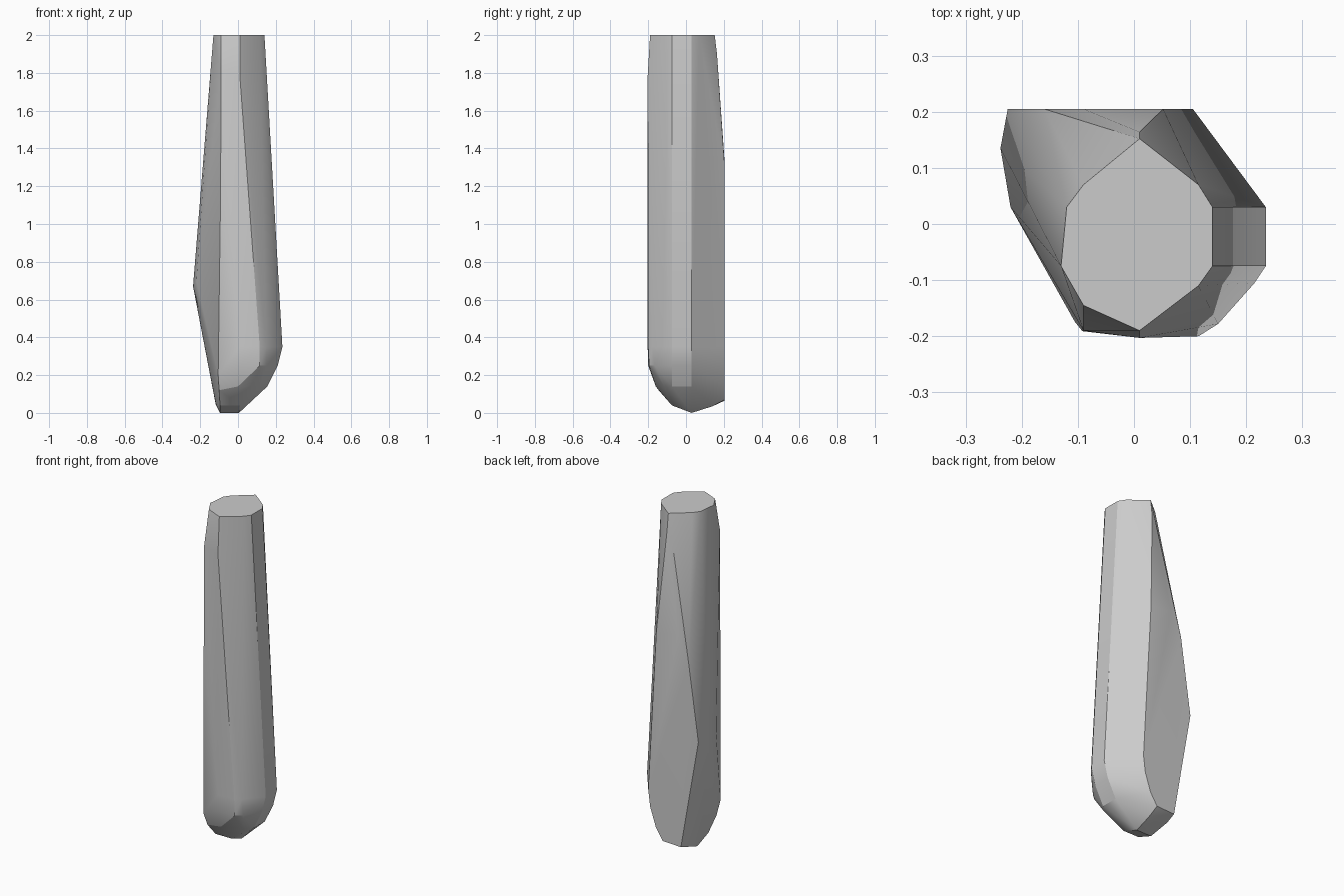
import bpy
import bmesh
import math

if "Cube" in bpy.data.objects:
    bpy.data.objects.remove(bpy.data.objects["Cube"])

# Single grey stone colour
stone = bpy.data.materials.new("stone grey")
stone.diffuse_color = (0.6, 0.6, 0.6, 1.0)
stone.use_nodes = True
stone.node_tree.nodes["Principled BSDF"].inputs["Base Color"].default_value = stone.diffuse_color

# Flat decagon at the upper end
TOP = [(0.01, 0.152), (0.115, 0.07), (0.14, 0.03), (0.14, -0.075), (0.115, -0.11),
       (0.01, -0.19), (-0.09, -0.145), (-0.13, -0.075), (-0.12, 0.03), (-0.09, 0.07)]

# Flat rear facet outline in x, z
BACK_Y = 0.205
BACK = [(0.052, 1.3), (-0.09, 1.32), (-0.16, 1.18), (-0.225, 0.72),
        (-0.11, 0.065), (0.01, 0.07), (0.055, 0.14), (0.092, 0.25), (0.105, 0.35)]

# Rounded lower right end: height, side reach, corner and front points
END_RINGS = [(0.35, 0.235, [(0.215, -0.105), (0.15, -0.178), (0.115, -0.2), (0.01, -0.203)]),
             (0.25, 0.21, [(0.15, -0.165), (0.115, -0.195), (0.01, -0.2)]),
             (0.14, 0.155, [(0.115, -0.115), (0.0, -0.16)])]

# Upper ridges, left bulge and narrow foot
RIDGES = [(0.01, -0.203, 1.78), (-0.09, -0.19, 1.8), (-0.092, -0.191, 1.16), (0.01, 0.164, 1.9)]
BULGE = [(-0.238, 0.135, 0.67), (-0.22, 0.03, 0.7), (-0.105, -0.175, 0.2)]
FOOT = [(-0.095, 0.03, 0.0), (0.005, 0.03, 0.0), (-0.095, -0.075, 0.04),
        (0.01, -0.075, 0.04), (-0.118, 0.14, 0.045), (-0.118, 0.03, 0.05),
        (-0.1, -0.145, 0.12), (0.01, 0.14, 0.035)]

points = [(x, y, 2.0) for x, y in TOP]
points += [(x, BACK_Y, z) for x, z in BACK]
for z, reach, corners in END_RINGS:
    points += [(reach, 0.03, z), (reach, -0.075, z)]
    points += [(x, y, z) for x, y in corners]
points += RIDGES + BULGE + FOOT

# Chipped stone body wrapped tightly around its corners
bm = bmesh.new()
for p in points:
    bm.verts.new(p)
hull = bmesh.ops.convex_hull(bm, input=bm.verts[:])
loose = [v for v in bm.verts if not v.link_faces]
bmesh.ops.delete(bm, geom=loose, context='VERTS')
bmesh.ops.dissolve_limit(bm, angle_limit=math.radians(1), verts=bm.verts[:], edges=bm.edges[:])
bmesh.ops.recalc_face_normals(bm, faces=bm.faces[:])
mesh = bpy.data.meshes.new("stone_shard")
bm.to_mesh(mesh)
bm.free()
mesh.materials.append(stone)
shard = bpy.data.objects.new("stone_shard", mesh)
bpy.context.collection.objects.link(shard)

# Soft facets with crisp main edges
bpy.context.view_layer.objects.active = shard
shard.select_set(True)
bpy.ops.object.shade_smooth_by_angle(angle=math.radians(20))
